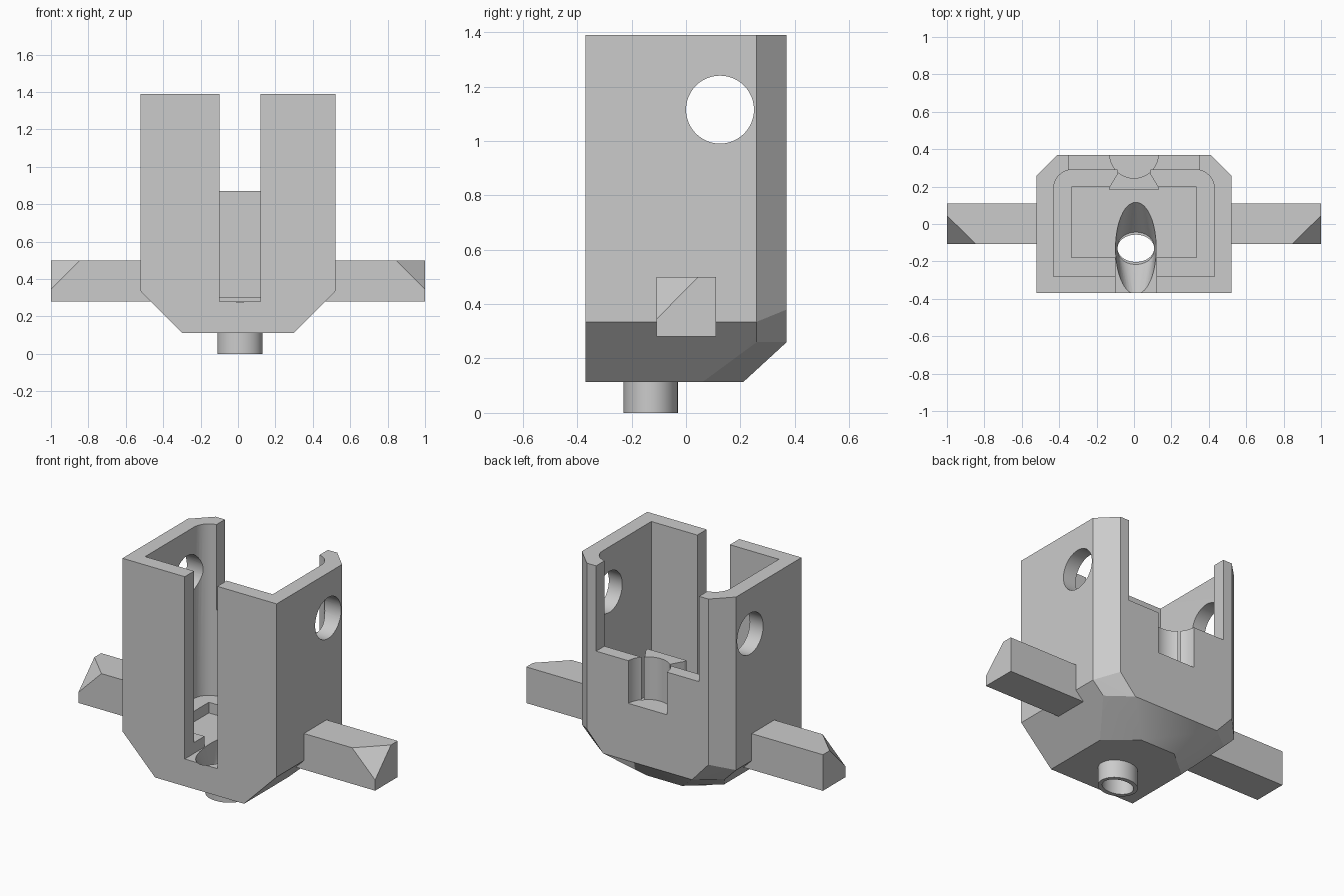
import bpy, bmesh
from math import sin, cos, pi, radians

cube = bpy.data.objects.get("Cube")
if cube:
    bpy.data.objects.remove(cube, do_unlink=True)

grey = bpy.data.materials.new("plain grey")
grey.use_nodes = True
colour = (0.6, 0.6, 0.6, 1)
grey.diffuse_color = colour
grey.node_tree.nodes["Principled BSDF"].inputs["Base Color"].default_value = colour


def hull(name, points):
    """Convex solid around the given points."""
    bm = bmesh.new()
    for p in points:
        bm.verts.new(p)
    out = bmesh.ops.convex_hull(bm, input=bm.verts)
    loose = {v for v in out["geom_interior"] + out["geom_unused"]
             if isinstance(v, bmesh.types.BMVert)}
    if loose:
        bmesh.ops.delete(bm, geom=list(loose), context="VERTS")
    bmesh.ops.dissolve_limit(bm, angle_limit=0.005, verts=bm.verts, edges=bm.edges)
    bmesh.ops.recalc_face_normals(bm, faces=bm.faces)
    mesh = bpy.data.meshes.new(name)
    bm.to_mesh(mesh)
    bm.free()
    mesh.materials.append(grey)
    obj = bpy.data.objects.new(name, mesh)
    bpy.context.collection.objects.link(obj)
    return obj


def prism(name, outline, z0, z1):
    return hull(name, [(x, y, z) for x, y in outline for z in (z0, z1)])


def box(name, x0, x1, y0, y1, z0, z1):
    return prism(name, [(x0, y0), (x1, y0), (x1, y1), (x0, y1)], z0, z1)


def ellipse(cx, cy, rx, ry, n=48):
    return [(cx + rx * cos(2 * pi * i / n), cy + ry * sin(2 * pi * i / n))
            for i in range(n)]


def combine(target, tool, operation="DIFFERENCE"):
    """Apply a boolean and discard the tool."""
    mod = target.modifiers.new("boolean", "BOOLEAN")
    mod.operation = operation
    mod.solver = "EXACT"
    mod.object = tool
    bpy.context.view_layer.objects.active = target
    bpy.ops.object.modifier_apply(modifier=mod.name)
    bpy.data.objects.remove(tool, do_unlink=True)


def smooth(obj):
    bpy.ops.object.select_all(action="DESELECT")
    obj.select_set(True)
    bpy.context.view_layer.objects.active = obj
    bpy.ops.object.shade_smooth_by_angle(angle=radians(25))


top = 1.39
mid = 0.01      # slot and spout centre in x
spout_y = -0.13

# Housing shell with chamfered back corners and tapered base
side = [(0.52, -0.37, top), (0.52, 0.26, top), (0.41, 0.37, top),
        (0.52, -0.37, 0.335), (0.52, 0.26, 0.335), (0.41, 0.37, 0.38),
        (0.445, 0.26, 0.26), (0.3, 0.37, 0.26),
        (0.3, -0.37, 0.113), (0.3, 0.06, 0.113), (0.12, 0.21, 0.113)]
housing = hull("housing", [(s * x, y, z) for x, y, z in side for s in (1, -1)])

# Main cavity with rounded back corners
cavity = []
for s in (1, -1):
    cavity.append((s * 0.43, -0.28))
    for i in range(9):
        a = i * pi / 16
        cavity.append((s * (0.33 + 0.1 * cos(a)), 0.19 + 0.1 * sin(a)))
combine(housing, prism("cavity", cavity, 0.345, 1.6))

# Lower cavity, back opening and front slot
combine(housing, box("lower_cavity", -0.335, 0.335, -0.18, 0.198, 0.28, 0.6))
combine(housing, box("back_opening", -0.347, 0.347, 0.15, 0.6, 0.87, 1.6))
combine(housing, box("front_slot", -0.1, 0.12, -0.6, -0.17, 0.279, 1.6))

# Flared rib inside the back wall, then the round pocket behind it
rib = [(s * x, y) for s in (1, -1)
       for x, y in ((0.13, 0.182), (0.13, 0.2), (0.088, 0.27), (0.088, 0.3))]
for name, outline in (("rib_front", rib[:3] + rib[4:7]),
                      ("rib_neck", [(-0.088, 0.26), (0.088, 0.26),
                                    (0.088, 0.32), (-0.088, 0.32)])):
    combine(housing, prism(name, outline, 0.3, 0.87), "UNION")
combine(housing, prism("pocket", ellipse(0, 0.375, 0.13, 0.13), 0.61, 0.95))

# Round holes through both side walls
hole = [(x, y, z) for y, z in ellipse(0.125, 1.115, 0.125, 0.125) for x in (-0.7, 0.7)]
combine(housing, hull("side_holes", hole))

# Funnel in the floor, narrowing to the spout
funnel = [(x, y, 0.3) for x, y in ellipse(mid, spout_y, 0.11, 0.265)]
funnel += [(x, y, 0.1) for x, y in ellipse(mid, spout_y, 0.098, 0.073)]
combine(housing, hull("funnel", funnel))
smooth(housing)

# Hollow spout under the base
spout = prism("spout", ellipse(mid, spout_y, 0.12, 0.1), 0, 0.114)
combine(spout, prism("bore", ellipse(mid, spout_y, 0.098, 0.073), -0.1, 0.3))
smooth(spout)

# Side arms with one corner of each tip cut away
for label, s in (("left", 1), ("right", -1)):
    arm = [(0.455, y, z) for y in (-0.108, 0.11) for z in (0.28, 0.5)]
    arm += [(1, -0.108, 0.28), (1, 0.11, 0.28), (1, 0.11, 0.5),
            (1, -0.108, 0.345), (1, 0.045, 0.5), (0.845, -0.108, 0.5)]
    hull(label + "_arm", [(s * x, y, z) for x, y, z in arm])
